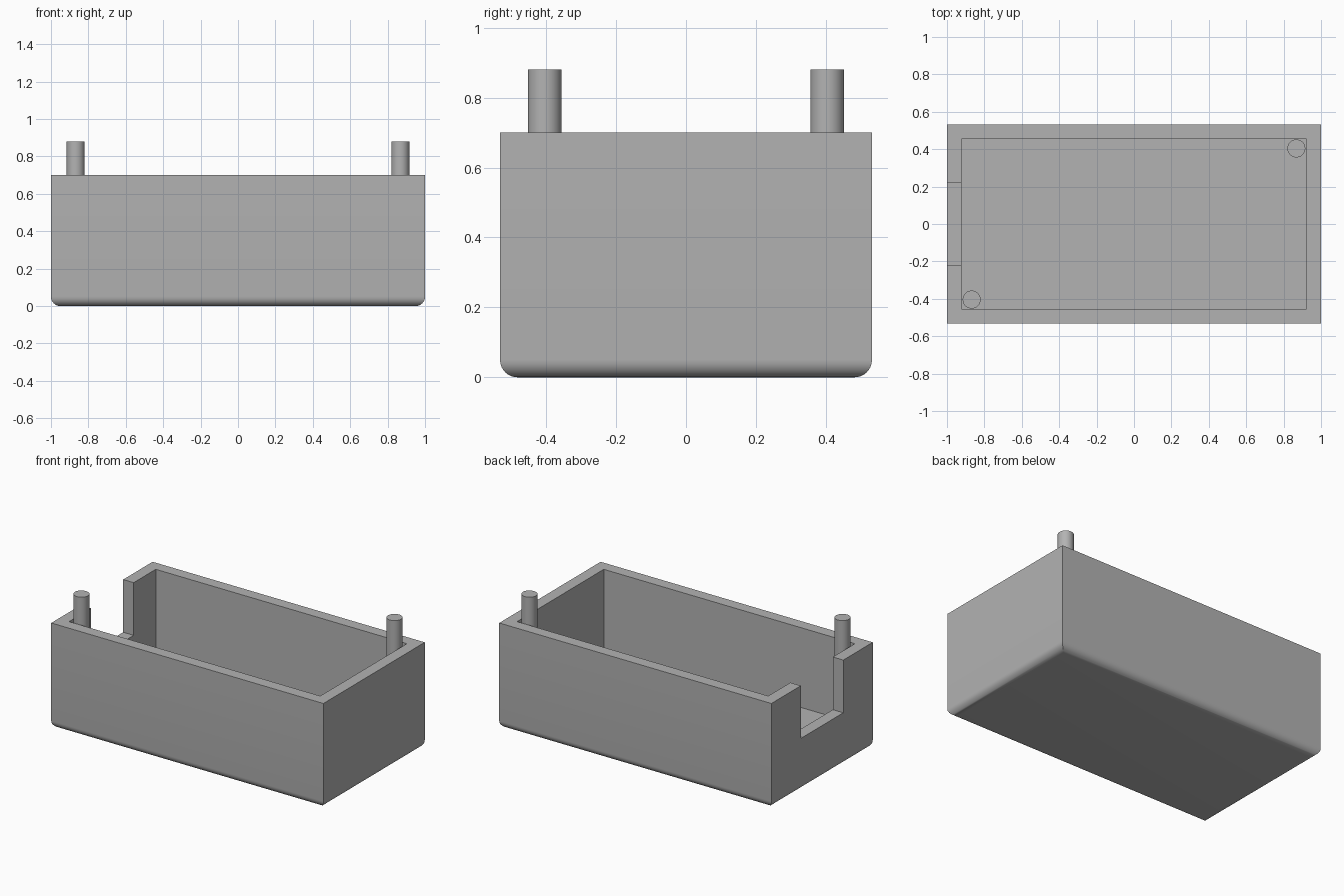
import bpy
import bmesh

cube = bpy.data.objects.get("Cube")
if cube:
    bpy.data.objects.remove(cube, do_unlink=True)

HALF_X, HALF_Y, HEIGHT = 1.0, 0.532, 0.7
WALL, FLOOR, FILLET = 0.077, 0.17, 0.05
SILL, NOTCH = 0.35, 0.223
PIN_X, PIN_Y, PIN_R, PIN_TOP = 0.868, 0.404, 0.048, 0.88

grey = bpy.data.materials.new("plain grey")
grey.use_nodes = True
colour = (0.45, 0.45, 0.45, 1)
grey.diffuse_color = colour
grey.node_tree.nodes["Principled BSDF"].inputs["Base Color"].default_value = colour


def finish(name, bm):
    mesh = bpy.data.meshes.new(name)
    bm.to_mesh(mesh)
    bm.free()
    mesh.materials.append(grey)
    obj = bpy.data.objects.new(name, mesh)
    bpy.context.collection.objects.link(obj)
    return obj


def box(name, low, high, fillet=0):
    """Box between two corners, with optional rounded bottom edges."""
    bm = bmesh.new()
    bmesh.ops.create_cube(bm, size=1)
    for v in bm.verts:
        v.co = [high[i] if v.co[i] > 0 else low[i] for i in range(3)]
    if fillet:
        edges = [e for e in bm.edges if all(v.co.z == low[2] for v in e.verts)]
        bmesh.ops.bevel(bm, geom=edges, offset=fillet, segments=8,
                        profile=0.5, affect='EDGES')
    return finish(name, bm)


def select_only(obj):
    bpy.ops.object.select_all(action='DESELECT')
    obj.select_set(True)
    bpy.context.view_layer.objects.active = obj


def cut(obj, cutter):
    mod = obj.modifiers.new(cutter.name, 'BOOLEAN')
    mod.operation, mod.solver, mod.object = 'DIFFERENCE', 'EXACT', cutter
    select_only(obj)
    bpy.ops.object.modifier_apply(modifier=mod.name)
    bpy.data.objects.remove(cutter, do_unlink=True)


# Open tray with rounded bottom edges
tray = box("tray", (-HALF_X, -HALF_Y, 0), (HALF_X, HALF_Y, HEIGHT), FILLET)
cut(tray, box("cavity_cutter", (WALL - HALF_X, WALL - HALF_Y, FLOOR),
              (HALF_X - WALL, HALF_Y - WALL, HEIGHT + 0.2)))

# Notch in the right end wall
cut(tray, box("notch_cutter", (-HALF_X - 0.1, -NOTCH, SILL),
              (WALL - HALF_X + 0.1, NOTCH, HEIGHT + 0.2)))
select_only(tray)
bpy.ops.object.shade_smooth_by_angle()

# Locating pins in two opposite corners, standing on the floor
for name, side in (("front_right_pin", -1), ("back_left_pin", 1)):
    bm = bmesh.new()
    bmesh.ops.create_cone(bm, cap_ends=True, segments=48, radius1=PIN_R,
                          radius2=PIN_R, depth=PIN_TOP - FLOOR)
    pin = finish(name, bm)
    pin.location = (side * PIN_X, side * PIN_Y, (PIN_TOP + FLOOR) / 2)
    select_only(pin)
    bpy.ops.object.shade_smooth_by_angle()
